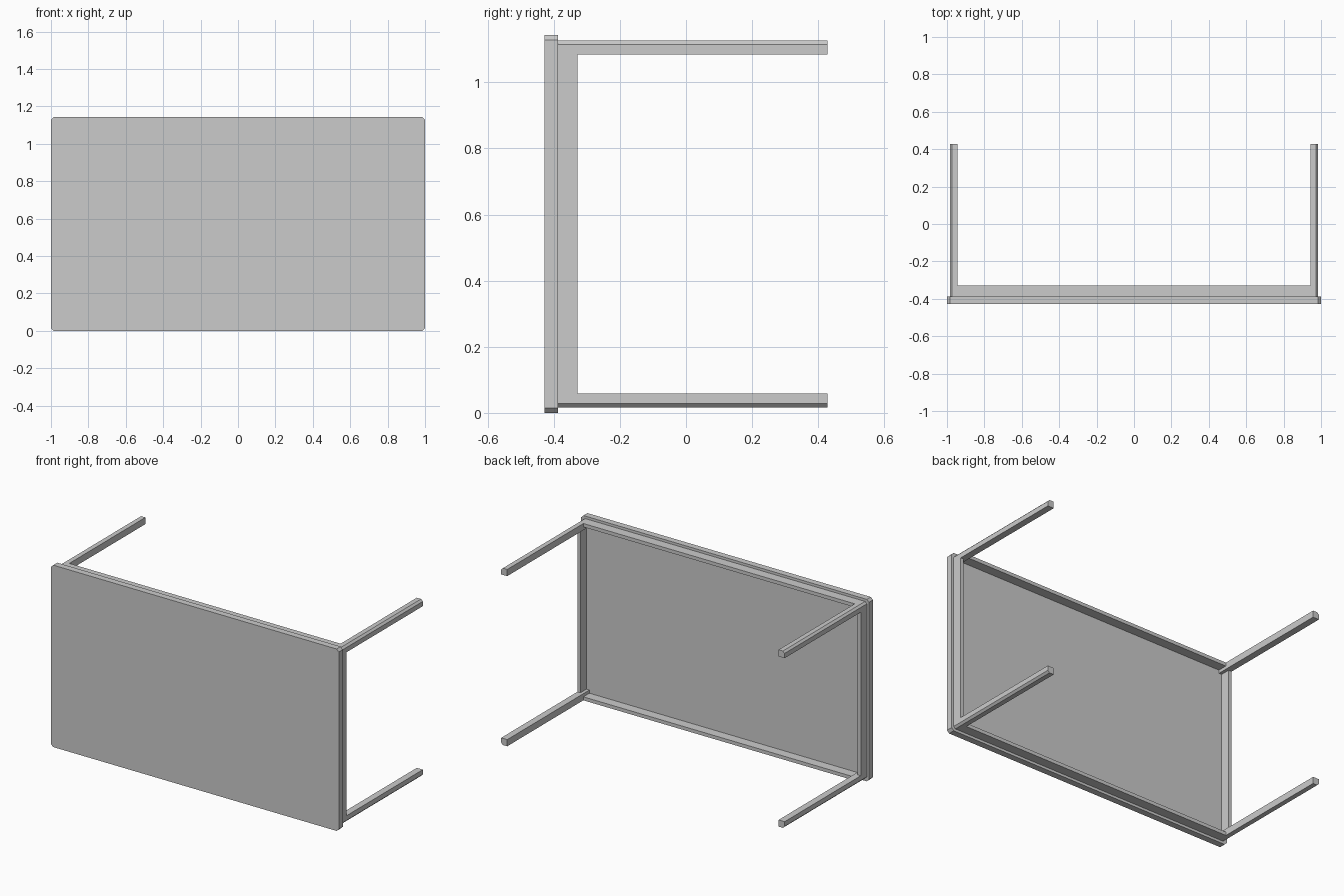
import bpy, bmesh

if "Cube" in bpy.data.objects:
    bpy.data.objects.remove(bpy.data.objects["Cube"])

H = 1.143            # height of the tipped-over table
CZ = H / 2
Y0, Y1, Y2, Y3 = -0.428, -0.388, -0.328, 0.428   # top face, top underside, apron edge, leg ends
LX, LZ = 0.985, CZ - 0.016                        # outer leg faces from the centre
LEG, CH, APR = 0.042, 0.012, 0.022                # leg width, corner chamfer, apron thickness


def prism(name, profile, y0, y1):
    """Extrude an (x, z) outline, z measured from the centre, along y."""
    bm = bmesh.new()
    face = bm.faces.new([bm.verts.new((x, y0, CZ + z)) for x, z in profile])
    ext = bmesh.ops.extrude_face_region(bm, geom=[face])
    verts = [v for v in ext["geom"] if isinstance(v, bmesh.types.BMVert)]
    bmesh.ops.translate(bm, verts=verts, vec=(0, y1 - y0, 0))
    bmesh.ops.recalc_face_normals(bm, faces=bm.faces)
    mesh = bpy.data.meshes.new(name)
    bm.to_mesh(mesh)
    bm.free()
    obj = bpy.data.objects.new(name, mesh)
    bpy.context.collection.objects.link(obj)
    return obj


def rect(x0, x1, z0, z1):
    return [(x0, z0), (x1, z0), (x1, z1), (x0, z1)]


# Table top with chamfered corners
c = 0.015
prism("table_top", [(-1 + c, -CZ), (1 - c, -CZ), (1, -CZ + c), (1, CZ - c),
                    (1 - c, CZ), (-1 + c, CZ), (-1, CZ - c), (-1, -CZ + c)], Y0, Y1)

# Legs with one chamfered outer corner
ix, iz = LX - LEG, LZ - LEG
leg = [(ix, iz), (LX, iz), (LX, LZ - CH), (LX - CH, LZ), (ix, LZ)]
for sx, side in ((-1, "left"), (1, "right")):
    for sz, level in ((-1, "lower"), (1, "upper")):
        prism(f"{level}_{side}_leg", [(sx * x, sz * z) for x, z in leg], Y1, Y3)

# Apron rails between the legs, flush with their outer faces
for s, side, level in ((-1, "left", "lower"), (1, "right", "upper")):
    prism(f"{side}_apron", rect(s * (LX - APR), s * LX, -iz, iz), Y1, Y2)
    prism(f"{level}_apron", rect(-ix, ix, s * (LZ - APR), s * LZ), Y1, Y2)
